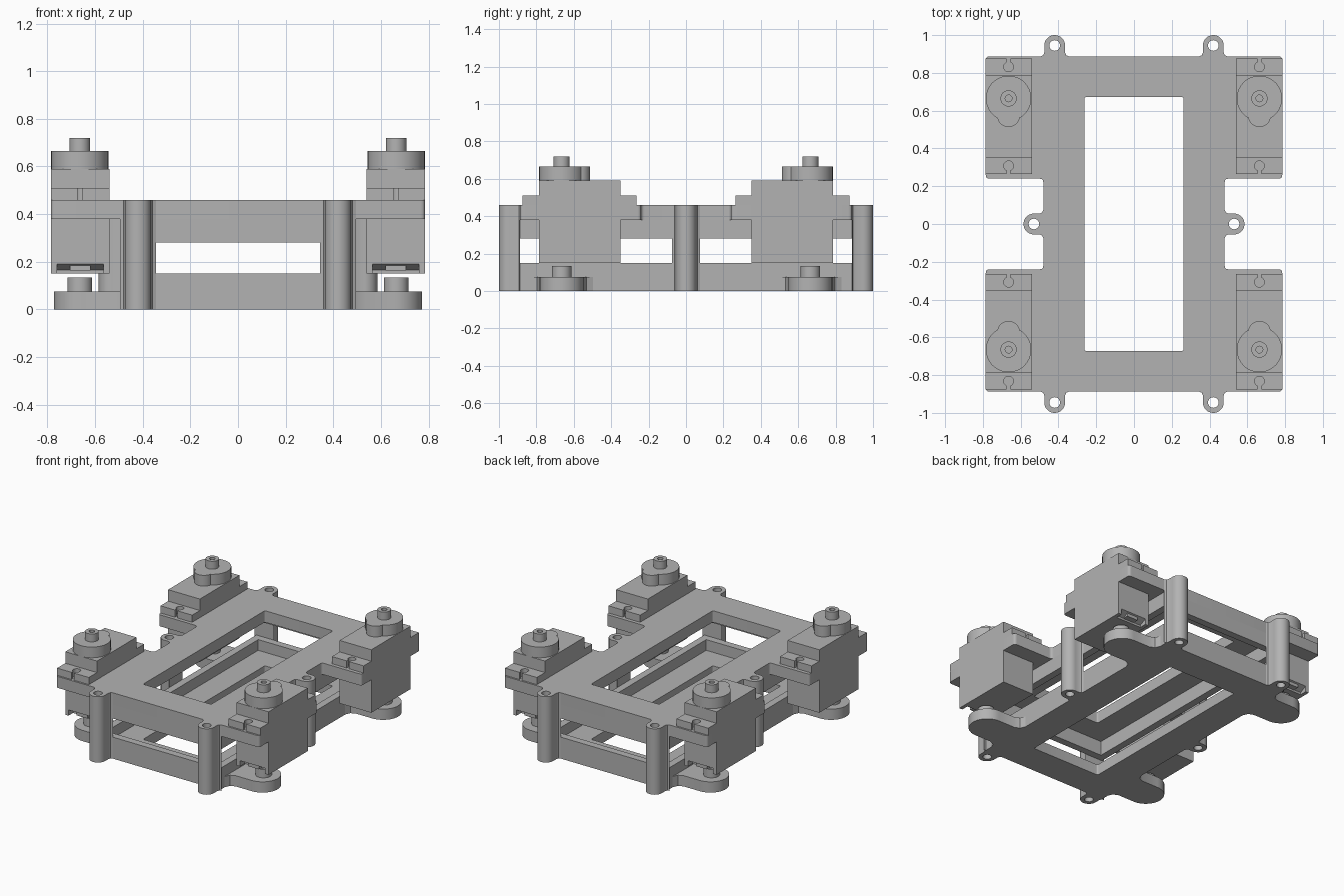
import bpy, bmesh, math
from mathutils import Vector, Matrix

cube = bpy.data.objects.get("Cube")
if cube:
    bpy.data.objects.remove(cube, do_unlink=True)

grey = bpy.data.materials.new("plain_grey")
grey.use_nodes = True
GREY = (0.45, 0.45, 0.45, 1)
grey.diffuse_color = GREY
grey.node_tree.nodes["Principled BSDF"].inputs["Base Color"].default_value = GREY


def prism(name, loops, z0, z1, side=(1, 1), matrix=None):
    """Extrude an outline with optional holes, then mirror it to one side."""
    bm = bmesh.new()
    for loop in loops:
        vs = [bm.verts.new((p[0], p[1], z0)) for p in loop]
        for a, b in zip(vs, vs[1:] + vs[:1]):
            bm.edges.new((a, b))
    bmesh.ops.triangle_fill(bm, edges=bm.edges[:], use_beauty=True)
    ext = bmesh.ops.extrude_face_region(bm, geom=bm.faces[:], use_keep_orig=True)
    top = [v for v in ext["geom"] if isinstance(v, bmesh.types.BMVert)]
    bmesh.ops.translate(bm, verts=top, vec=(0, 0, z1 - z0))
    if matrix:
        bm.transform(matrix)
    bm.transform(Matrix.Diagonal((side[0], side[1], 1, 1)))
    bmesh.ops.recalc_face_normals(bm, faces=bm.faces[:])
    mesh = bpy.data.meshes.new(name)
    bm.to_mesh(mesh)
    bm.free()
    mesh.materials.append(grey)
    ob = bpy.data.objects.new(name, mesh)
    bpy.context.collection.objects.link(ob)
    bpy.ops.object.select_all(action="DESELECT")
    ob.select_set(True)
    bpy.context.view_layer.objects.active = ob
    bpy.ops.object.shade_smooth_by_angle(angle=math.radians(30))
    return ob


def circle(cx, cy, r, n=32, start=0, sweep=math.tau):
    steps = n if sweep == math.tau else n - 1
    return [(cx + r * math.cos(start + sweep * i / steps),
             cy + r * math.sin(start + sweep * i / steps)) for i in range(n)]


def rect(x0, x1, y0, y1):
    return [(x0, y0), (x1, y0), (x1, y1), (x0, y1)]


def rounded(points):
    """Round each corner (x, y, radius) of an outline."""
    out = []
    for i, (x, y, r) in enumerate(points):
        p = Vector((x, y))
        if r == 0:
            out.append((x, y))
            continue
        a = p + (Vector(points[i - 1][:2]) - p).normalized() * r
        b = p + (Vector(points[(i + 1) % len(points)][:2]) - p).normalized() * r
        for t in (0, 0.25, 0.5, 0.75, 1):
            out.append(tuple(a * (1 - t) ** 2 + p * (2 * t * (1 - t)) + b * t * t))
    return out


def tab(base, length, r, flare, across=False):
    """Round-ended tab with flared root, pointing along +x or +y."""
    arc = circle(length, 0, r, 20, -math.pi / 2, math.pi)
    root = [(0, r + flare), (flare * 0.3, r + flare * 0.3), (flare, r)]
    pts = [(x, -y) for x, y in root] + arc + root[::-1]
    if across:
        pts = [(y, x) for x, y in pts]
    return [(x + base[0], y + base[1]) for x, y in pts]


W, L = 0.48, 0.8875
WALL = 0.05
quadrants = [(sx, sy) for sx in (1, -1) for sy in (1, -1)]
opening = rounded([(x, y, 0.012) for x, y in rect(-0.263, 0.263, -0.672, 0.672)])
wall = [rect(-W, W, -L, L), rect(-W + WALL, W - WALL, -L + WALL, L - WALL)]

# Upper deck with forked motor arms, and its hanging rim
quarter = [(0.785, L, 0.02), (0.785, 0.785, 0), (0.54, 0.785, 0), (0.54, 0.35, 0),
           (0.785, 0.35, 0), (0.785, 0.24, 0.02), (W, 0.24, 0.02)]
right_half = quarter + [(x, -y, r) for x, y, r in quarter[::-1]]
outline = right_half + [(-x, y, r) for x, y, r in right_half[::-1]]
prism("upper_deck", [rounded(outline), opening], 0.38, 0.46)
prism("upper_rim", wall, 0.28, 0.38)

# Lower tray
prism("lower_deck", [rect(-W, W, -L, L), opening], 0, 0.075)
prism("lower_rim", wall, 0.075, 0.15)

# Hollow posts joining the decks
for s in (1, -1):
    prism("side_post", [tab((W, 0), 0.05, 0.055, 0.02), circle(0.53, 0, 0.028)],
          0, 0.46, (s, 1))

# Swap local (y, z, x) profiles into model space
SIDEWAYS = Matrix(((0, 0, 1, 0), (1, 0, 0, 0), (0, 1, 0, 0), (0, 0, 0, 1)))
MX, MY = 0.664, 0.665
X0, X1 = 0.54, 0.785

for q in quadrants:
    prism("corner_post", [tab((0.42, L), 1 - L - 0.055, 0.055, 0.02, True),
                          circle(0.42, 0.945, 0.028)], 0, 0.46, q)

    # Pivot foot under each motor
    prism("pivot_foot", [tab((W, MY), 0.175, 0.1175, 0.05)], 0, 0.075, q)
    prism("pivot_pin", [circle(MX, MY, 0.052)], 0.075, 0.133, q)

    # Motor case with chamfered lower end and cable socket
    case = [(0.35, 0.15), (0.735, 0.15), (0.735, 0.165), (0.785, 0.19),
            (0.785, 0.59), (0.35, 0.59)]
    prism("motor_case", [case], X0, X1, q, SIDEWAYS)
    for a, b in ((X0, X0 + 0.025), (X1 - 0.025, X1)):
        prism("case_corner", [[(0.735, 0.15), (0.785, 0.15), (0.785, 0.19), (0.735, 0.165)]],
              a, b, q, SIDEWAYS)
    prism("cable_socket", [rect(0.62, 0.705, 0.735, 0.775)], 0.163, 0.185, q)

    # Mounting ears with keyhole slots
    for name, root, tip, hole in (("outer_ear", 0.785, 0.875, 0.832),
                                  ("inner_ear", 0.35, 0.265, 0.308)):
        d = 1 if tip > root else -1
        key = [(MX + x, hole + d * y) for x, y in
               circle(0, 0, 0.026, 24, math.pi / 2 + 0.4, math.tau - 0.8)]
        ear = [(X0, root), (X0, tip), (key[0][0], tip)] + key + \
              [(key[-1][0], tip), (X1, tip), (X1, root)]
        prism(name, [ear], 0.46, 0.51, q)

    # Gear housing: large round boss blended with a smaller one
    big = circle(MX, MY, 0.12, 36, -math.radians(60), math.radians(300))
    small = circle(MX, 0.573, 0.06, 16, math.pi + 0.1, math.pi - 0.2)
    prism("gear_housing", [big + small], 0.59, 0.665, q)
    prism("output_shaft", [circle(MX, MY, 0.043), circle(MX, MY, 0.018, 20)],
          0.665, 0.72, q)
